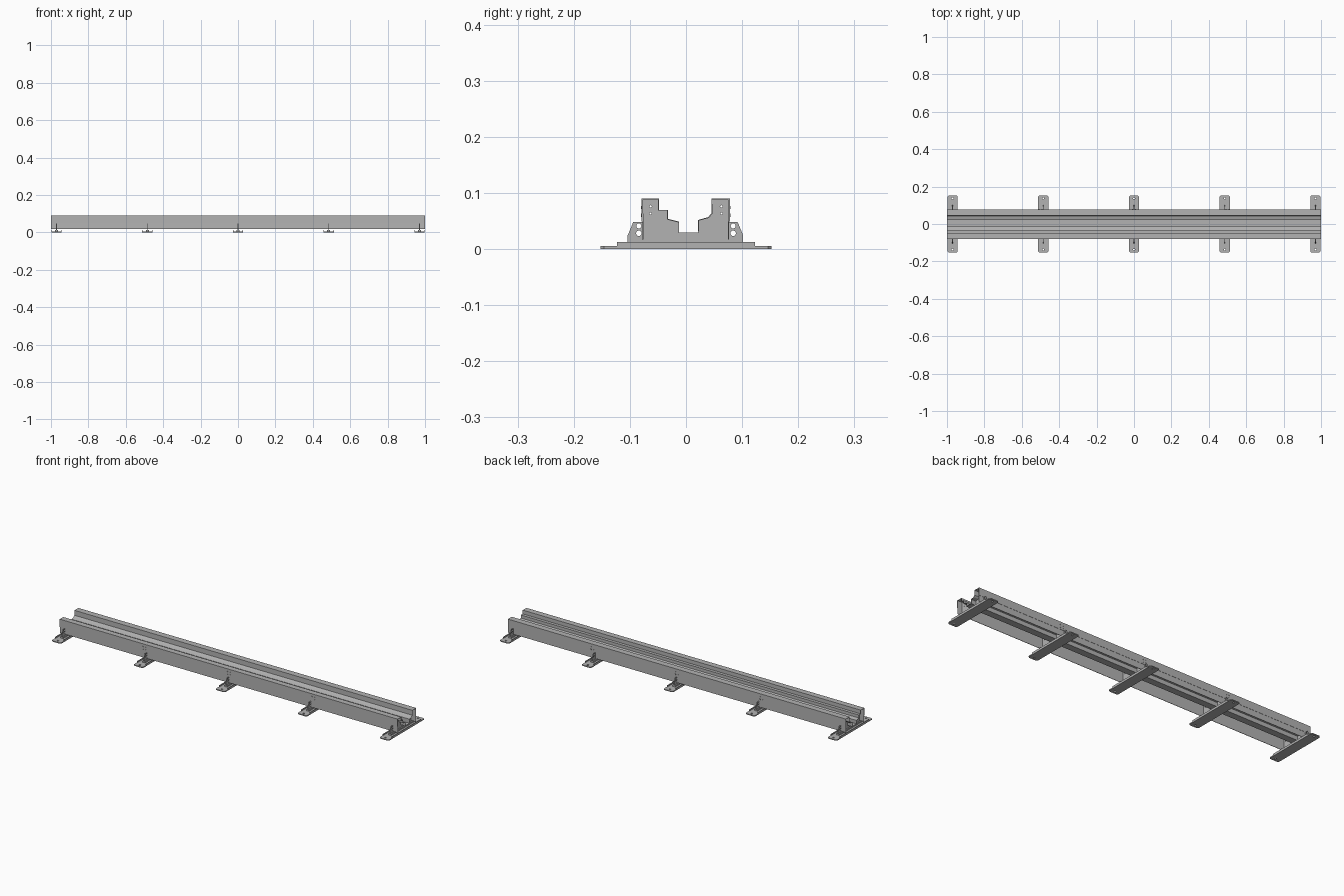
import bpy
import bmesh
from math import pi
from mathutils import Matrix

cube = bpy.data.objects.get("Cube")
if cube:
    bpy.data.objects.remove(cube, do_unlink=True)

steel = bpy.data.materials.new("grey_steel")
steel.use_nodes = True
GREY = (0.45, 0.45, 0.45, 1)
steel.diffuse_color = GREY
steel.node_tree.nodes["Principled BSDF"].inputs["Base Color"].default_value = GREY


def finish(name, bm):
    bmesh.ops.recalc_face_normals(bm, faces=bm.faces)
    mesh = bpy.data.meshes.new(name)
    bm.to_mesh(mesh)
    bm.free()
    mesh.materials.append(steel)
    ob = bpy.data.objects.new(name, mesh)
    bpy.context.scene.collection.objects.link(ob)
    return ob


def add_box(bm, x, y, z):
    """Box from (min, max) pairs."""
    size = [b - a for a, b in (x, y, z)]
    mid = [(a + b) / 2 for a, b in (x, y, z)]
    bmesh.ops.create_cube(bm, size=1, matrix=Matrix.Translation(mid) @ Matrix.Diagonal((*size, 1)))


def add_cylinder(bm, centre, radius, depth, axis):
    turn = {"X": Matrix.Rotation(pi / 2, 4, "Y"), "Y": Matrix.Rotation(pi / 2, 4, "X"),
            "Z": Matrix.Identity(4)}[axis]
    bmesh.ops.create_cone(bm, cap_ends=True, segments=12, radius1=radius, radius2=radius,
                          depth=depth, matrix=Matrix.Translation(centre) @ turn)


def extrude_face(bm, points, offset):
    face = bm.faces.new([bm.verts.new(p) for p in points])
    out = bmesh.ops.extrude_face_region(bm, geom=[face])
    bmesh.ops.translate(bm, vec=offset, verts=[v for v in out["geom"] if isinstance(v, bmesh.types.BMVert)])


def cut(ob, cutter):
    cutter.hide_render = True
    cutter.hide_set(True)
    cutter.display_type = "WIRE"
    mod = ob.modifiers.new("holes", "BOOLEAN")
    mod.operation = "DIFFERENCE"
    mod.solver = "EXACT"
    mod.object = cutter


# Stepped inner profile of the trough, (y, z)
LEFT, RIGHT, TOP, BOTTOM = -0.077, 0.076, 0.089, 0.017
steps = [(LEFT, TOP), (-0.049, TOP), (-0.049, 0.069), (-0.033, 0.069), (-0.033, 0.053),
         (-0.013, 0.048), (-0.013, 0.029), (0.022, 0.029), (0.022, 0.051), (0.040, 0.056),
         (0.046, 0.063), (0.046, TOP), (RIGHT, TOP)]

# Folded sheet trough running the full length
bm = bmesh.new()
section = [(LEFT, BOTTOM)] + steps + [(RIGHT, BOTTOM)]
rows = [[bm.verts.new((x, y, z)) for y, z in section] for x in (-1, 1)]
for i in range(len(section) - 1):
    bm.faces.new((rows[0][i], rows[0][i + 1], rows[1][i + 1], rows[1][i]))
trough = finish("trough_sheet", bm)
sheet = trough.modifiers.new("thickness", "SOLIDIFY")
sheet.thickness = 0.002
sheet.offset = 0

# Upper cover strips lapped over the outer walls
for name, y in (("front_cover", LEFT - 0.001), ("back_cover", RIGHT + 0.001)):
    bm = bmesh.new()
    add_box(bm, (-1, 1), (y - 0.001, y + 0.001), (0.049, 0.09))
    finish(name, bm)

# Cross brackets and feet at even spacing
bracket = ([(-0.104, 0.012), (-0.104, 0.024), (-0.094, 0.048), (LEFT, 0.048)] + steps
           + [(RIGHT, 0.048), (0.092, 0.048), (0.102, 0.024), (0.102, 0.012)])
for n in range(5):
    x = (n - 2) * 0.485

    bm = bmesh.new()
    extrude_face(bm, [(x - 0.002, y, z) for y, z in bracket], (0.004, 0, 0))
    plate = finish("cross_bracket", bm)
    bm = bmesh.new()
    for side in (-1, 1):
        for y, z, r in ((0.084, 0.041, 0.0045), (0.084, 0.028, 0.005),
                        (0.063, 0.076, 0.002), (0.063, 0.063, 0.002)):
            add_cylinder(bm, (x, side * y, z), r, 0.02, "X")
    cut(plate, finish("bracket_hole_cutter", bm))

    # Foot plate with clipped corners, upturned lips and anchor holes
    bm = bmesh.new()
    w, l, c = 0.0275, 0.152, 0.006
    outline = [(w, l - c), (w - c, l), (c - w, l), (-w, l - c),
               (-w, c - l), (c - w, -l), (w - c, -l), (w, c - l)]
    extrude_face(bm, [(x + a, b, 0) for a, b in outline], (0, 0, 0.005))
    foot = finish("foot_plate", bm)
    bm = bmesh.new()
    for side in (-1, 1):
        add_cylinder(bm, (x, side * 0.137, 0), 0.005, 0.04, "Z")
    cut(foot, finish("anchor_hole_cutter", bm))
    bm = bmesh.new()
    for side in (-1, 1):
        edge = sorted((x + side * w, x + side * (w - 0.003)))
        add_box(bm, edge, (-0.123, 0.123), (0.004, 0.012))
    add_box(bm, (x - 0.008, x + 0.008), (-0.104, 0.102), (0.004, 0.0125))
    finish("foot_lips", bm)

# Groups of four fasteners on the outer walls
bm = bmesh.new()
for x in (-0.5, 0, 0.5):
    for dx in (-0.008, 0.008):
        for z in (0.06, 0.074):
            for y in (LEFT - 0.002, RIGHT + 0.002):
                add_cylinder(bm, (x + dx, y, z), 0.003, 0.003, "Y")
finish("wall_fasteners", bm)
